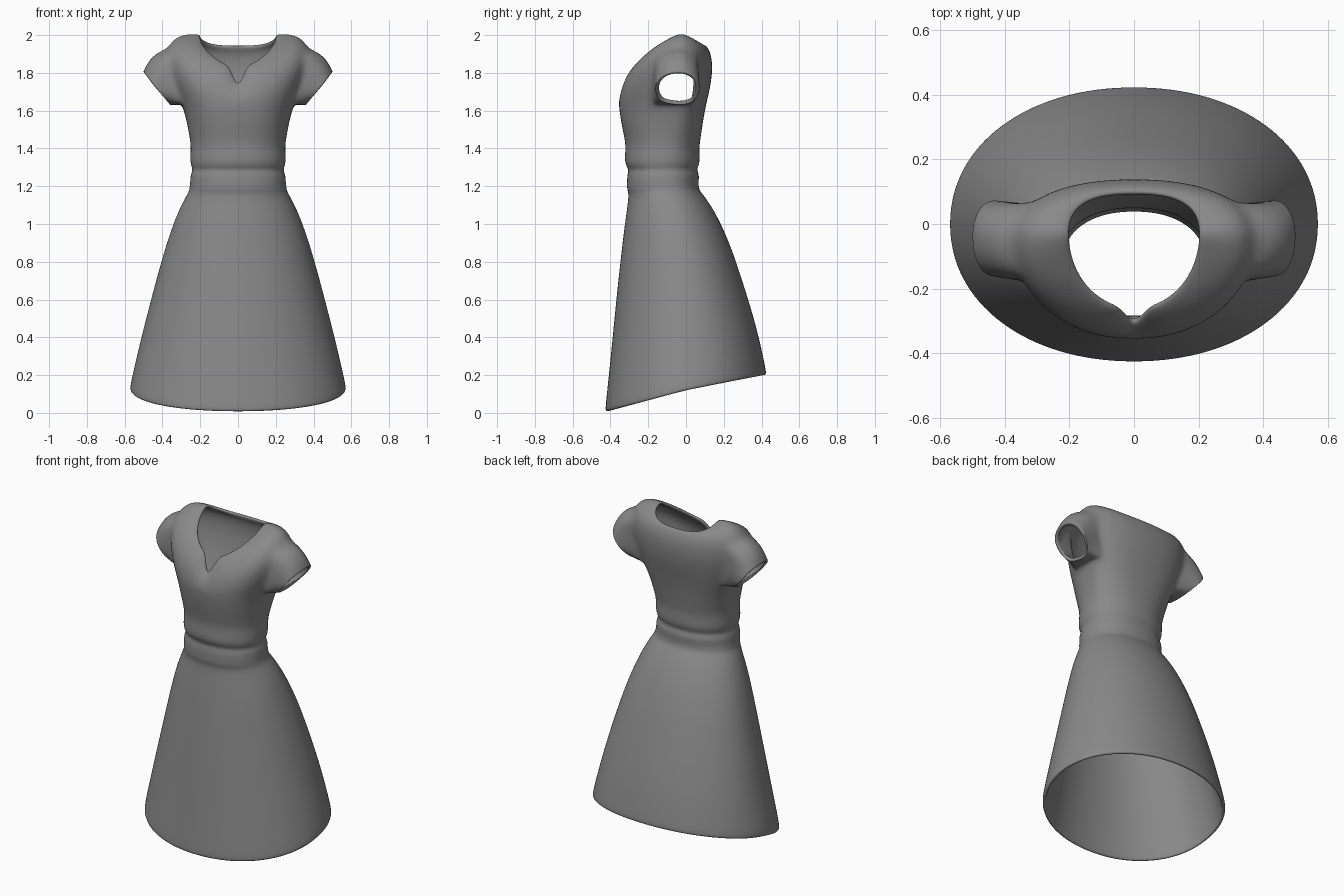
import bpy, bmesh, math
from mathutils import Vector

if "Cube" in bpy.data.objects:
    bpy.data.objects.remove(bpy.data.objects["Cube"])

N = 32            # columns around the dress
UP = 6            # rows from armpit to neckline
HOLE = 3          # rows taken up by the armhole


def power(v, p):
    return math.copysign(abs(v) ** (2 / p), v)


def oval(i, half_w, front, back, side_y, p):
    """Point on a rounded outline with separate front and back depths."""
    a = 2 * math.pi * i / N
    c, s = power(math.cos(a), p), power(math.sin(a), p)
    depth = back - side_y if s > 0 else side_y - front
    return half_w * c, side_y + depth * s


# Skirt, waist folds and bodice: height, half width, front, back, side y, hem tilt, roundness
ROWS = [
    (0.12, 0.575, -0.430, 0.428, 0.00, 1.0, 2.1),
    (0.15, 0.573, -0.428, 0.425, 0.00, 1.0, 2.1),
    (0.40, 0.515, -0.397, 0.378, 0.00, 0.7, 2.1),
    (0.65, 0.450, -0.370, 0.308, -0.01, 0.4, 2.1),
    (0.85, 0.395, -0.345, 0.248, -0.03, 0.15, 2.1),
    (1.00, 0.345, -0.325, 0.188, -0.06, 0, 2.1),
    (1.10, 0.302, -0.310, 0.132, -0.08, 0, 2.1),
    (1.16, 0.268, -0.304, 0.088, -0.10, 0, 2.15),
    (1.18, 0.259, -0.313, 0.070, -0.11, 0, 2.2),
    (1.22, 0.254, -0.313, 0.066, -0.12, 0, 2.2),
    (1.26, 0.253, -0.312, 0.072, -0.12, 0, 2.2),
    (1.29, 0.238, -0.302, 0.055, -0.12, 0, 2.2),
    (1.32, 0.256, -0.328, 0.076, -0.12, 0, 2.2),
    (1.40, 0.250, -0.320, 0.070, -0.11, 0, 2.2),
    (1.45, 0.255, -0.325, 0.077, -0.10, 0, 2.3),
    (1.54, 0.272, -0.345, 0.090, -0.08, 0, 2.4),
    (1.63, 0.295, -0.357, 0.106, -0.05, 0, 2.5),
]

bm = bmesh.new()
grid = []
for z, w, f, b, sy, tilt, p in ROWS:
    ring = []
    for i in range(N):
        x, y = oval(i, w, f, b, sy, p)
        lift = tilt * (0.19 if y > 0 else 0.262) * y
        ring.append(bm.verts.new((x, y, z + lift)))
    grid.append(ring)

# Shoulders: every column curves from the armpit row to the neckline
base = len(grid) - 1
start = [v.co.copy() for v in grid[base]]
grid += [[None] * N for _ in range(UP)]
for i in range(N):
    s = math.sin(2 * math.pi * i / N)
    m = abs(s)
    if s > 0:       # back
        neck = Vector((*oval(i, 0.2, -0.27, 0.105, -0.03, 2.5), 1.95 + 0.063 * (1 - m) ** 1.2))
        ctrl = Vector((*oval(i, 0.5, -0.36, 0.175, -0.04, 2.1), 2.04 - 0.17 * m * m))
    else:           # front
        neck = Vector((*oval(i, 0.2, -0.27, 0.105, -0.03, 2.0), 1.83 + 0.183 * (1 - m) ** 0.73))
        ctrl = Vector((*oval(i, 0.5, -0.36, 0.175, -0.04, 2.0), 2.04 - 0.28 * m * m))
    if i == 3 * N // 4:     # notch at the centre front
        neck, ctrl = Vector((0, -0.325, 1.705)), Vector((0, -0.357, 1.665))
    for k in range(1, UP + 1):
        t = k / UP
        co = start[i] * (1 - t) ** 2 + ctrl * 2 * t * (1 - t) + neck * t * t
        grid[base + k][i] = bm.verts.new(co)

# Cloth faces, leaving the armholes open
arm_cols = {c % N for c in range(-2, 3)} | {(N // 2 - 1 - c) % N for c in range(-2, 3)}
for r in range(len(grid) - 1):
    for i in range(N):
        if base <= r < base + HOLE and i in arm_cols:
            continue
        j = (i + 1) % N
        bm.faces.new((grid[r][i], grid[r][j], grid[r + 1][j], grid[r + 1][i]))

# Short sleeves, grown from each armhole to a slanted cuff
for side in (1, -1):
    def at(row, c):
        return grid[base + row][c % N if side > 0 else (N // 2 - c) % N]
    loop = [at(0, c) for c in range(-2, 4)]
    loop += [at(r, 3) for r in range(1, HOLE)]
    loop += [at(HOLE, c) for c in range(3, -3, -1)]
    loop += [at(r, -2) for r in range(HOLE - 1, 0, -1)]
    origin = [v.co.copy() for v in loop]
    yc = (min(o.y for o in origin) + max(o.y for o in origin)) / 2
    angles = [math.atan2((o.z - 1.78) / 0.15, (o.y - yc) / 0.12) for o in origin]
    prev = loop
    for t in (0.3, 0.65, 0.95, 1.0):
        ring = []
        for o, a in zip(origin, angles):
            up, out = math.sin(a), math.cos(a)
            cuff = Vector((side * (0.432 + 0.073 * up), -0.045 + 0.124 * out, 1.716 + 0.089 * up))
            co = o.lerp(cuff, t)
            puff = 4 * t * (1 - t) * max(up, 0)
            ring.append(bm.verts.new(co + Vector((side * 0.018, 0, 0.024)) * puff))
        for j in range(len(loop)):
            n = (j + 1) % len(loop)
            quad = [prev[j], prev[n], ring[n], ring[j]]
            bm.faces.new(quad if side > 0 else quad[::-1])
        prev = ring

for face in bm.faces:
    face.smooth = True
mesh = bpy.data.meshes.new("dress")
bm.to_mesh(mesh)
bm.free()
dress = bpy.data.objects.new("dress", mesh)
bpy.context.collection.objects.link(dress)

# Single grey fabric
fabric = bpy.data.materials.new("grey_fabric")
fabric.diffuse_color = (0.25, 0.25, 0.25, 1)
fabric.use_nodes = True
fabric.node_tree.nodes["Principled BSDF"].inputs["Base Color"].default_value = fabric.diffuse_color
mesh.materials.append(fabric)

# Cloth thickness and soft folds
shell = dress.modifiers.new("cloth_thickness", 'SOLIDIFY')
shell.thickness = 0.022
shell.offset = -1
soft = dress.modifiers.new("soft_surface", 'SUBSURF')
soft.levels = soft.render_levels = 2
